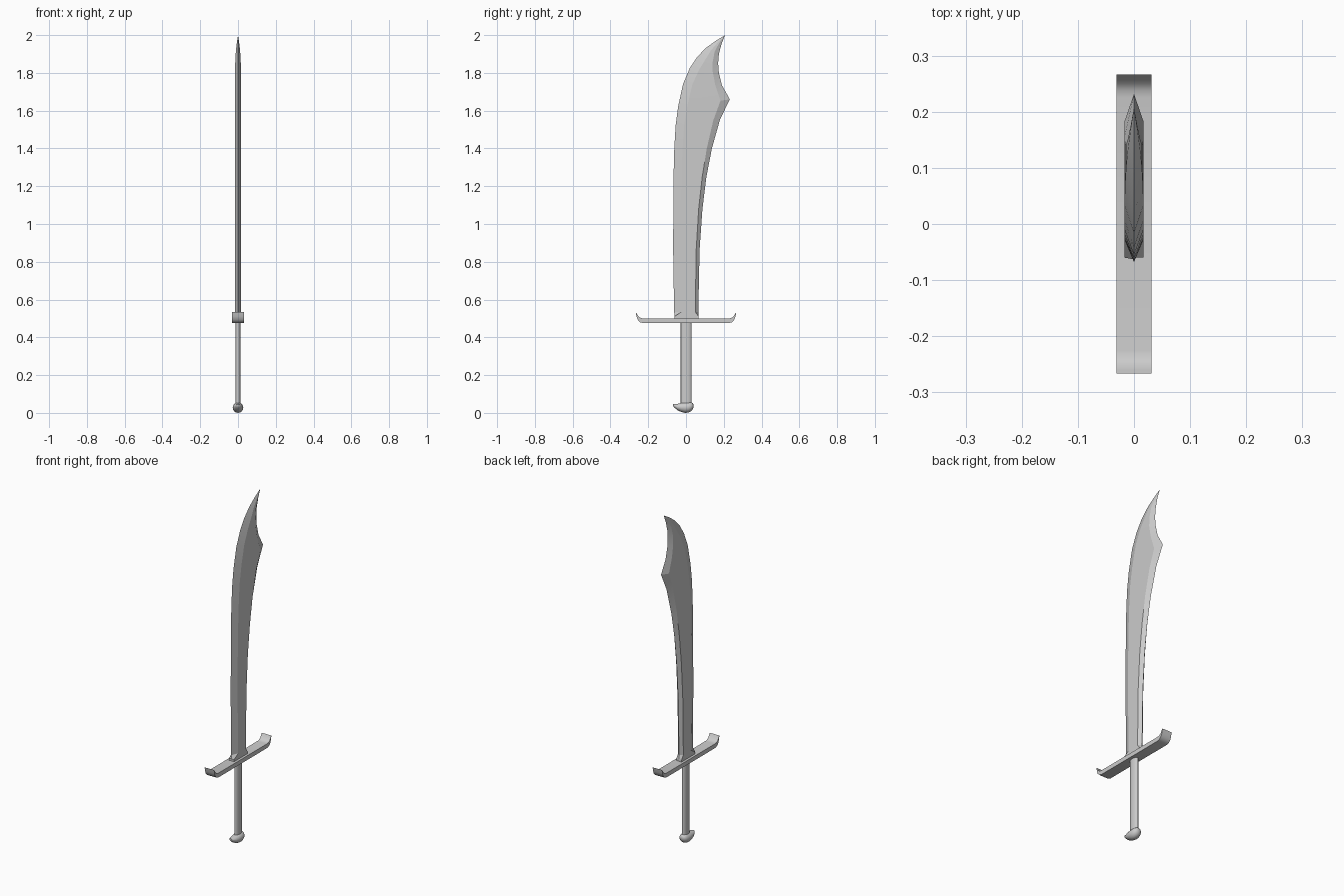
import bpy, bmesh
from math import sin, cos, pi, radians
from mathutils import Vector

if "Cube" in bpy.data.objects:
    bpy.data.objects.remove(bpy.data.objects["Cube"])


def loft(name, rings, smooth=None):
    """Skin a list of equal-length closed rings and cap both ends."""
    bm = bmesh.new()
    vs = [[bm.verts.new(p) for p in r] for r in rings]
    n = len(rings[0])
    for a, b in zip(vs, vs[1:]):
        for i in range(n):
            j = (i + 1) % n
            bm.faces.new((a[i], a[j], b[j], b[i]))
    bm.faces.new(vs[0])
    bm.faces.new(vs[-1])
    bmesh.ops.remove_doubles(bm, verts=bm.verts, dist=1e-5)
    bmesh.ops.recalc_face_normals(bm, faces=bm.faces)
    me = bpy.data.meshes.new(name)
    bm.to_mesh(me)
    bm.free()
    ob = bpy.data.objects.new(name, me)
    bpy.context.collection.objects.link(ob)
    if smooth:
        bpy.ops.object.select_all(action='DESELECT')
        ob.select_set(True)
        bpy.context.view_layer.objects.active = ob
        bpy.ops.object.shade_smooth_by_angle(angle=radians(smooth))
    return ob


# Blade: back (y, z), cutting side (y, z), bevel widths, half thickness
T = 0.017
stations = [
    (-.063, .535, .065, .535, .04, .016, T),
    (-.068, .865, .072, .865, .04, .018, T),
    (-.067, 1.08, .087, 1.08, .04, .02, T),
    (-.066, 1.25, .108, 1.25, .042, .022, T),
    (-.062, 1.40, .137, 1.40, .044, .027, T),
    (-.055, 1.52, .180, 1.553, .046, .036, T),
    (-.042, 1.62, .232, 1.66, .05, .05, T),
    (-.016, 1.74, .190, 1.735, .05, .035, T),
    (.020, 1.825, .174, 1.80, .05, .033, .016),
    (.060, 1.885, .170, 1.85, .045, .03, .014),
    (.105, 1.932, .174, 1.90, .03, .025, .011),
    (.155, 1.968, .187, 1.95, .015, .014, .006),
]
rings = []
# rectangular heel of the blade
for z in (.49, .512):
    a, b = -.06, .065
    rings.append([(0, a, z), (T, a, z), (T, b, z),
                  (0, b, z), (-T, b, z), (-T, a, z)])
# bevelled six-sided section
for ly, lz, ry, rz, wl, wr, t in stations:
    L, R = Vector((0, ly, lz)), Vector((0, ry, rz))
    d = (R - L).normalized()
    A, B, X = L + d * wl, R - d * wr, Vector((t, 0, 0))
    rings.append([L, A + X, B + X, R, B - X, A - X])
tip = Vector((0, .207, 2.0))
blade_rings = rings + [[tip + Vector((0, 0, 0)) for _ in range(6)]]


def loft_to_tip(name, rings, tip):
    # final ring shrinks to a tiny section so the point stays closed
    last = [tip + (Vector(p) - tip) * 0.002 for p in rings[-1]]
    return loft(name, rings + [last], 12)


loft_to_tip("blade", rings, tip)

# Crossguard: half profile in (y, z), mirrored and swept across x
lower = [(.225, .475), (.243, .480), (.255, .492), (.262, .510), (.266, .533)]
upper = [(.260, .524), (.250, .509), (.238, .502), (.225, .500)]
half = lower + upper
prof = half + [(-y, z) for y, z in reversed(half)]
loft("crossguard", [[(x, y, z) for y, z in prof] for x in (-.031, .031)], 40)


def oval(c, u, v, n=20):
    return [c + u * cos(2 * pi * i / n) + v * sin(2 * pi * i / n)
            for i in range(n)]


# Grip: oval rod
loft("grip", [oval(Vector((0, .001, z)), Vector((.014, 0, 0)),
                   Vector((0, .029, 0))) for z in (.03, .485)], 40)

# Pommel: beaked cap, sections along y (y, bottom z, top z, half width)
sections = [(-.068, .036, .046, .008), (-.060, .027, .047, .015),
            (-.045, .014, .048, .021), (-.025, .005, .053, .026),
            (-.005, .000, .056, .028), (.014, .002, .057, .027),
            (.028, .010, .056, .023), (.036, .020, .052, .016),
            (.040, .030, .042, .007)]
loft("pommel", [oval(Vector((0, y, (a + b) / 2)), Vector((w, 0, 0)),
                     Vector((0, 0, (b - a) / 2)), 16)
                for y, a, b, w in sections], 50)
